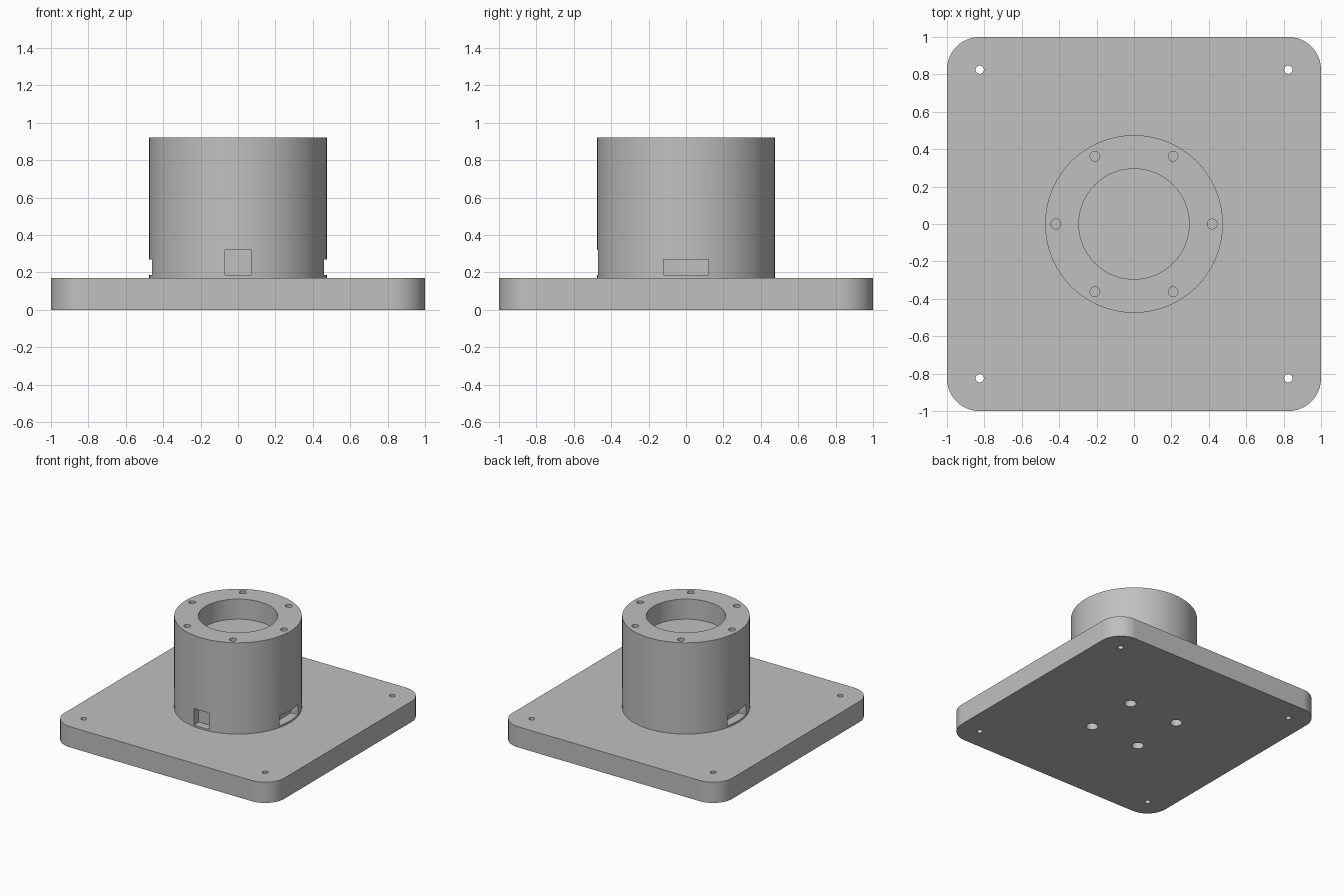
import bpy
import bmesh
from math import cos, sin, radians
from mathutils import Matrix, Vector

cube = bpy.data.objects.get("Cube")
if cube:
    bpy.data.objects.remove(cube, do_unlink=True)

grey = bpy.data.materials.new("plain grey")
grey.use_nodes = True
grey.diffuse_color = (0.53, 0.53, 0.53, 1)
grey.node_tree.nodes["Principled BSDF"].inputs["Base Color"].default_value = grey.diffuse_color

PLATE_TOP, TUBE_TOP = 0.17, 0.92


def add_cylinder(bm, x, y, radius, z0, z1, sides=32):
    bmesh.ops.create_cone(bm, cap_ends=True, segments=sides, radius1=radius, radius2=radius,
                          depth=z1 - z0, matrix=Matrix.Translation((x, y, (z0 + z1) / 2)))


def add_box(bm, low, high):
    low, high = Vector(low), Vector(high)
    matrix = Matrix.Translation((low + high) / 2) @ Matrix.Diagonal((*(high - low), 1))
    bmesh.ops.create_cube(bm, size=1, matrix=matrix)


def make_object(name, bm):
    mesh = bpy.data.meshes.new(name)
    bm.to_mesh(mesh)
    bm.free()
    mesh.materials.append(grey)
    obj = bpy.data.objects.new(name, mesh)
    bpy.context.collection.objects.link(obj)
    return obj


def cut_and_smooth(obj, cutter):
    """Carve the cutter out of the part, then smooth its curved walls."""
    bpy.ops.object.select_all(action='DESELECT')
    bpy.context.view_layer.objects.active = obj
    obj.select_set(True)
    cut = obj.modifiers.new("cut", 'BOOLEAN')
    cut.object = cutter
    cut.solver = 'EXACT'
    bpy.ops.object.modifier_apply(modifier=cut.name)
    bpy.data.objects.remove(cutter, do_unlink=True)
    bpy.ops.object.shade_smooth_by_angle(angle=radians(30))
    normals = obj.modifiers.new("flat walls", 'WEIGHTED_NORMAL')
    normals.keep_sharp = True


# Base plate with rounded corners
bm = bmesh.new()
add_box(bm, (-1, -1, 0), (1, 1, PLATE_TOP))
uprights = [e for e in bm.edges if abs(e.verts[0].co.z - e.verts[1].co.z) > 0.1]
bmesh.ops.bevel(bm, geom=uprights, offset=0.175, segments=12, profile=0.5, affect='EDGES')
base_plate = make_object("base_plate", bm)

# Through holes at the corners, wider blind holes under the tube
bm = bmesh.new()
for sx in (-1, 1):
    for sy in (-1, 1):
        add_cylinder(bm, sx * 0.825, sy * 0.825, 0.022, -0.1, 0.3)
        add_cylinder(bm, sx * 0.225, sy * 0.225, 0.045, -0.1, 0.14)
cut_and_smooth(base_plate, make_object("plate_holes", bm))

# Upright tube
bm = bmesh.new()
add_cylinder(bm, 0, 0, 0.475, PLATE_TOP, TUBE_TOP, 96)
tube = make_object("tube", bm)

# Recess in the top, ring of screw holes, front window and side slots
bm = bmesh.new()
add_cylinder(bm, 0, 0, 0.295, 0.755, 1, 96)
for i in range(6):
    angle = radians(60 * i)
    add_cylinder(bm, 0.418 * cos(angle), 0.418 * sin(angle), 0.026, 0.75, 1)
add_box(bm, (-0.07, -0.6, 0.185), (0.07, -0.41, 0.32))
add_box(bm, (0.4, -0.12, 0.185), (0.6, 0.12, 0.27))
add_box(bm, (-0.6, -0.12, 0.185), (-0.4, 0.12, 0.27))
cut_and_smooth(tube, make_object("tube_openings", bm))
